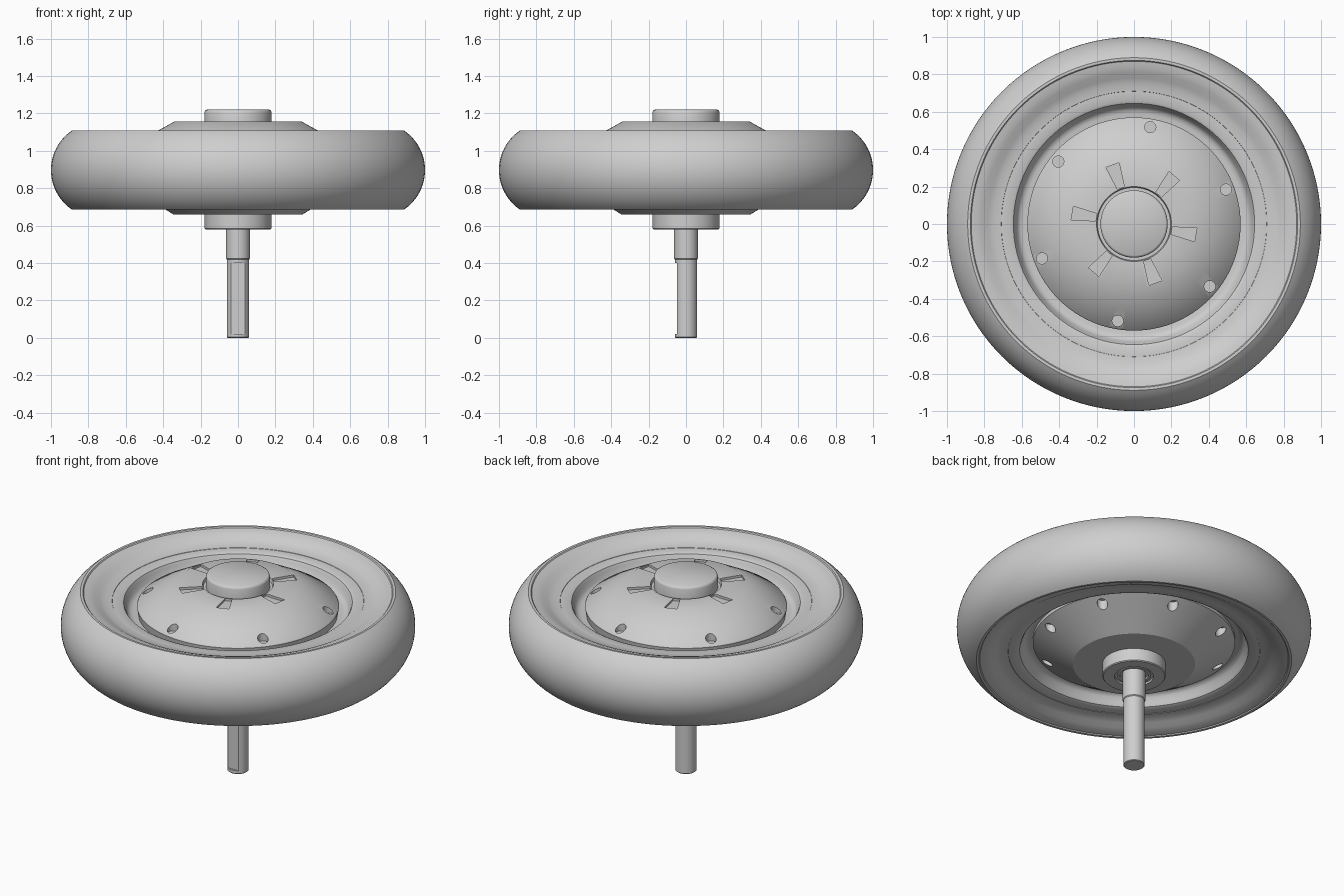
import bpy, bmesh, math
from mathutils import Matrix

MID = 0.8975   # mid height of the wheel
SEGMENTS = 128

if "Cube" in bpy.data.objects:
    bpy.data.objects.remove(bpy.data.objects["Cube"])

grey = bpy.data.materials.new("plain_grey")
grey.use_nodes = True
COLOUR = (0.62, 0.62, 0.62, 1)
grey.diffuse_color = COLOUR
grey.node_tree.nodes["Principled BSDF"].inputs["Base Color"].default_value = COLOUR


def make_object(name, bm):
    bmesh.ops.recalc_face_normals(bm, faces=bm.faces)
    mesh = bpy.data.meshes.new(name)
    bm.to_mesh(mesh)
    bm.free()
    mesh.materials.append(grey)
    ob = bpy.data.objects.new(name, mesh)
    bpy.context.collection.objects.link(ob)
    return ob


def select(ob):
    bpy.ops.object.select_all(action='DESELECT')
    ob.select_set(True)
    bpy.context.view_layer.objects.active = ob


def smooth(ob, degrees=35):
    select(ob)
    bpy.ops.object.shade_smooth_by_angle(angle=math.radians(degrees))


def lathe(name, profile, segments=SEGMENTS):
    """Turn a closed (radius, height) outline around the z axis."""
    bm = bmesh.new()
    rings = []
    for r, z in profile:
        if r == 0:
            rings.append([bm.verts.new((0, 0, z))] * segments)
        else:
            rings.append([bm.verts.new((r * math.cos(a), r * math.sin(a), z))
                          for a in (math.tau * i / segments for i in range(segments))])
    for k, ring in enumerate(rings):
        above = rings[(k + 1) % len(rings)]
        for i in range(segments):
            j = (i + 1) % segments
            corners = list(dict.fromkeys((ring[i], ring[j], above[j], above[i])))
            if len(corners) > 2:
                bm.faces.new(corners)
    return make_object(name, bm)


def mirrored(points):
    """Add the same points reflected below the mid height."""
    return points + [(r, 2 * MID - z) for r, z in reversed(points)]


def prism(bm, outline, low, high, angle):
    """Upright prism turned about the z axis."""
    turn = Matrix.Rotation(angle, 4, 'Z')
    base = bm.faces.new([bm.verts.new(turn @ Matrix.Translation((x, y, low)).translation)
                         for x, y in outline])
    top = bmesh.ops.extrude_face_region(bm, geom=[base])["geom"]
    verts = [v for v in top if isinstance(v, bmesh.types.BMVert)]
    bmesh.ops.translate(bm, verts=verts, vec=(0, 0, high - low))


def cut(ob, bm):
    cutter = make_object("cutter", bm)
    cutter.hide_render = True
    mod = ob.modifiers.new("cut", 'BOOLEAN')
    mod.operation = 'DIFFERENCE'
    mod.solver = 'EXACT'
    mod.object = cutter
    select(ob)
    bpy.ops.object.modifier_apply(modifier=mod.name)
    bpy.data.objects.remove(cutter)


def circle(cx, radius, count=24):
    return [(cx + radius * math.cos(math.tau * i / count),
             radius * math.sin(math.tau * i / count)) for i in range(count)]


# Tyre: round tread, small lip and dished side walls
tread = [(0.745 + 0.255 * math.cos(a), MID + 0.255 * math.sin(a))
         for a in (math.radians(55.5 * i / 14) for i in range(15))]
wall = [(0.875, 1.107), (0.87, 1.101), (0.84, 1.096), (0.81, 1.085),
        (0.78, 1.068), (0.75, 1.056), (0.71, 1.052), (0.70, 1.03)]
smooth(lathe("tyre", mirrored(tread[1:] + wall) + [tread[0]]))

# Rim: flat flange with a groove around the hub covers
rim = [(0.72, 1.04), (0.71, 1.05), (0.66, 1.05), (0.645, 1.043), (0.635, 1.025),
       (0.625, 0.995), (0.61, 0.98), (0.59, 0.975), (0.50, 0.975)]
smooth(lathe("rim", mirrored(rim)))

# Upper hub cover: cone with bolt holes and wedge recesses
upper = lathe("upper_cover", [
    (0, 0.96), (0.56, 0.96), (0.57, 1.022), (0.565, 1.031), (0.45, 1.096),
    (0.34, 1.157), (0.2, 1.157), (0.195, 1.14), (0, 1.14)])
bm = bmesh.new()
for i in range(6):
    turn = math.radians(60 * i)
    prism(bm, circle(0.525, 0.03), 1.025, 1.2, turn + math.radians(20.5))
    prism(bm, [(0.205, -0.02), (0.335, -0.037), (0.335, 0.037), (0.205, 0.02)],
          1.143, 1.2, turn - math.radians(10))
cut(upper, bm)
smooth(upper)

# Lower hub cover: steeper cone with eight bolt holes
lower = lathe("lower_cover", [
    (0, 0.84), (0.57, 0.84), (0.57, 0.80), (0.46, 0.732), (0.345, 0.66), (0, 0.66)])
bm = bmesh.new()
for i in range(8):
    prism(bm, circle(0.52, 0.03), 0.6, 0.81, math.radians(45 * i + 30))
cut(lower, bm)
smooth(lower, 25)

# Top cap
smooth(lathe("top_cap", [(0, 1.12), (0.18, 1.12), (0.18, 1.205), (0.176, 1.215),
                         (0.168, 1.22), (0, 1.22)]), 50)

# Bearing boss with stepped bearing rings underneath
smooth(lathe("bearing_boss", [
    (0, 0.70), (0.178, 0.70), (0.178, 0.585), (0.173, 0.58), (0.11, 0.58),
    (0.11, 0.592), (0.095, 0.592), (0.095, 0.586), (0.08, 0.586), (0.08, 0.6), (0, 0.6)]))

# Axle shaft with a thicker collar and a flat on the front
shaft = lathe("axle_shaft", [
    (0, 0.62), (0.064, 0.62), (0.064, 0.425), (0.06, 0.42),
    (0.06, 0.004), (0.056, 0), (0, 0)], 48)
bm = bmesh.new()
prism(bm, [(-0.1, -0.1), (0.1, -0.1), (0.1, -0.047), (-0.1, -0.047)], 0.022, 0.4, 0)
cut(shaft, bm)
smooth(shaft)
